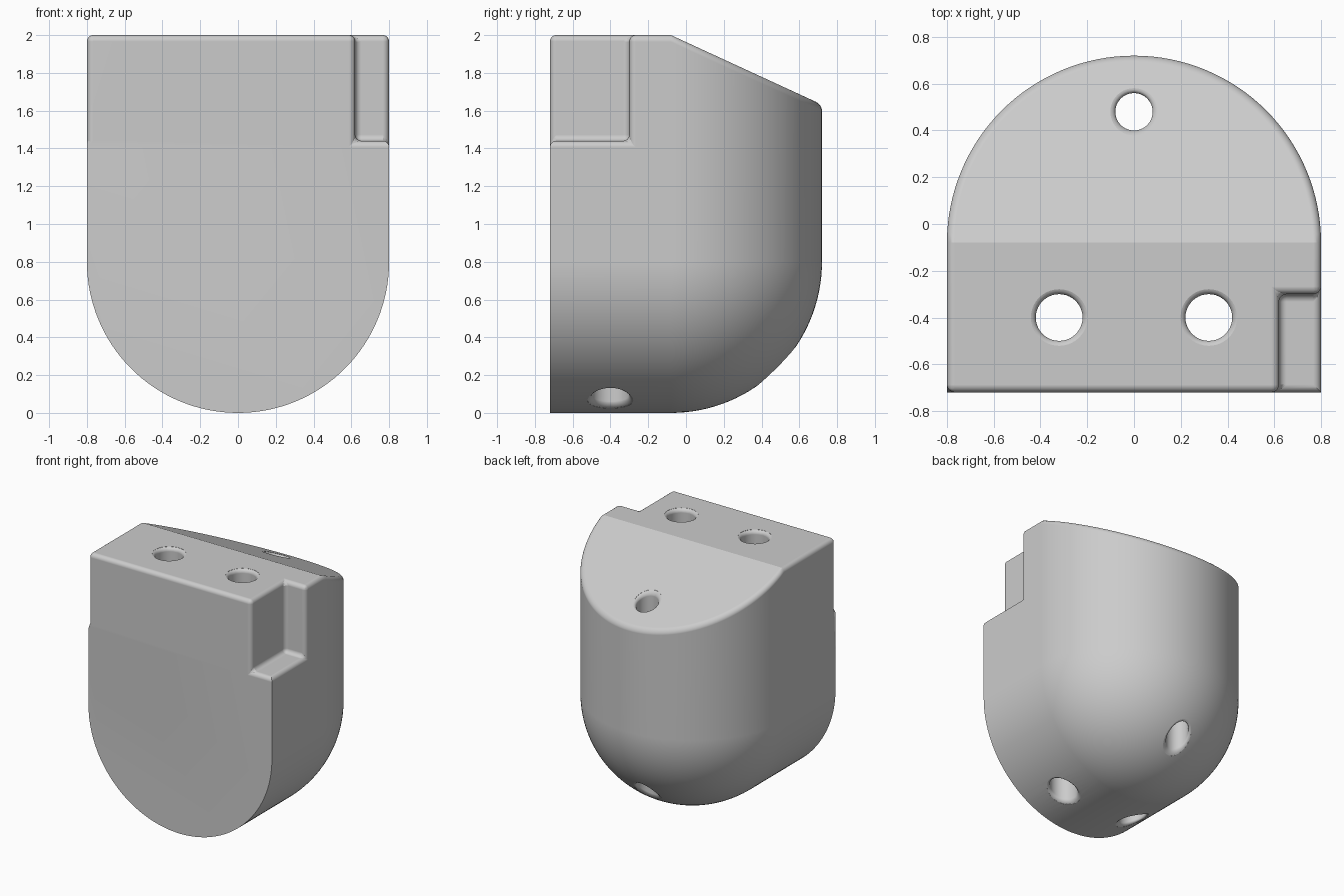
import bpy, bmesh
from math import sin, cos, pi, sqrt

R = 0.8          # radius of the rounded back and bottom
FRONT = -0.72    # flat front face
MID = -0.08      # where the straight part ends and the round part begins
TOP = 2.0
SLOPE = 0.46
ARC = 64

if "Cube" in bpy.data.objects:
    bpy.data.objects.remove(bpy.data.objects["Cube"])


def top_height(x, y):
    return TOP - SLOPE * max(0, y - MID)


def bottom_height(x, y):
    return R - sqrt(max(0, R * R - x * x - max(0, y - MID) ** 2))


def make_object(name, bm):
    bmesh.ops.recalc_face_normals(bm, faces=bm.faces)
    mesh = bpy.data.meshes.new(name)
    bm.to_mesh(mesh)
    bm.free()
    obj = bpy.data.objects.new(name, mesh)
    bpy.context.collection.objects.link(obj)
    return obj


def apply(obj, mod):
    bpy.context.view_layer.objects.active = obj
    bpy.ops.object.modifier_apply(modifier=mod.name)


def cut(obj, cutter):
    cutter.hide_render = True
    mod = obj.modifiers.new("cut", 'BOOLEAN')
    mod.operation = 'DIFFERENCE'
    mod.solver = 'EXACT'
    mod.object = cutter
    apply(obj, mod)
    bpy.data.objects.remove(cutter)


# Body: stacked U-shaped rings, shrinking to a rounded bottom, sloped at the top
def make_body():
    bm = bmesh.new()
    levels = [i * pi / 2 / 32 for i in range(33)] + [None]
    rings = []
    for phi in levels:
        r = R if phi is None else R * sin(phi)
        points = [(r, FRONT)]
        points += [(r * cos(a), MID + r * sin(a))
                   for a in (pi * i / ARC for i in range(ARC + 1))]
        points.append((-r, FRONT))
        rings.append([bm.verts.new((x, y, top_height(x, y) if phi is None
                                    else R * (1 - cos(phi))))
                      for x, y in points])
    for low, high in zip(rings, rings[1:]):
        for i in range(len(low) - 1):
            bm.faces.new((low[i], low[i + 1], high[i + 1], high[i]))
    bm.faces.new([r[0] for r in rings] + [r[-1] for r in reversed(rings)])
    last = rings[-1]
    bm.faces.new((last[0], last[1], last[-2], last[-1]))
    bm.faces.new(last[1:-1])
    bmesh.ops.remove_doubles(bm, verts=bm.verts, dist=0.0001)
    return make_object("body", bm)


# Box that removes one upper front corner
def notch_cutter(side):
    bm = bmesh.new()
    bmesh.ops.create_cube(bm, size=1)
    for v in bm.verts:
        v.co.x = side * (0.62 if v.co.x < 0 else 1.0)
        v.co.y = -1.0 if v.co.y < 0 else -0.3
        v.co.z = 1.44 if v.co.z < 0 else 2.3
    return make_object("notch_cutter", bm)


# Vertical hole flared where it meets the upper and lower surfaces
def hole_cutter(cx, cy, radius, flare=0.03, sides=40, steps=7):
    angles = [0.3 + (pi / 2 - 0.3) * i / (steps - 1) for i in range(steps)]
    bm = bmesh.new()

    def ring(r, height):
        pts = [(cx + r * cos(2 * pi * i / sides), cy + r * sin(2 * pi * i / sides))
               for i in range(sides)]
        return [bm.verts.new((x, y, height(x, y))) for x, y in pts]

    def width(t):
        return radius + flare * (1 - sin(t))

    def depth(t):
        return flare * (1 - cos(t))

    rings = [ring(width(angles[0]), lambda x, y: -0.2)]
    for t in angles:
        rings.append(ring(width(t), lambda x, y: bottom_height(x, y) + depth(t)))
    for t in reversed(angles):
        rings.append(ring(width(t), lambda x, y: top_height(x, y) - depth(t)))
    rings.append(ring(width(angles[0]), lambda x, y: 2.2))
    for a, b in zip(rings, rings[1:]):
        for i in range(sides):
            j = (i + 1) % sides
            bm.faces.new((a[i], a[j], b[j], b[i]))
    bm.faces.new(rings[0])
    bm.faces.new(rings[-1])
    bmesh.ops.triangulate(bm, faces=[f for f in bm.faces if len(f.verts) == 4])
    return make_object("hole_cutter", bm)


body = make_body()
for side in (-1, 1):
    cut(body, notch_cutter(side))

# Round the upper rim and the notch edges, leaving the lower front edge crisp
bm = bmesh.new()
bm.from_mesh(body.data)
weight = bm.edges.layers.float.new("bevel_weight_edge")
for e in bm.edges:
    if min(v.co.z for v in e.verts) > 1.43 and e.calc_face_angle(0) > 0.6:
        e[weight] = 1.0
bm.to_mesh(body.data)
bm.free()
bevel = body.modifiers.new("rounding", 'BEVEL')
bevel.limit_method = 'WEIGHT'
bevel.width = 0.033
bevel.segments = 6
bevel.use_clamp_overlap = False
apply(body, bevel)

# Three through holes
for x, y, radius in ((-0.32, -0.4, 0.1), (0.32, -0.4, 0.1), (0, 0.48, 0.08)):
    cut(body, hole_cutter(x, y, radius))

# Plain grey material
grey = bpy.data.materials.new("plain_grey")
grey.use_nodes = True
colour = (0.6, 0.6, 0.6, 1)
grey.diffuse_color = colour
grey.node_tree.nodes["Principled BSDF"].inputs["Base Color"].default_value = colour
body.data.materials.clear()
body.data.materials.append(grey)

# Smooth shading with crisp creases
bpy.ops.object.select_all(action='DESELECT')
body.select_set(True)
bpy.context.view_layer.objects.active = body
bpy.ops.object.shade_smooth_by_angle(angle=0.36)
normals = body.modifiers.new("clean_shading", 'WEIGHTED_NORMAL')
normals.keep_sharp = True
